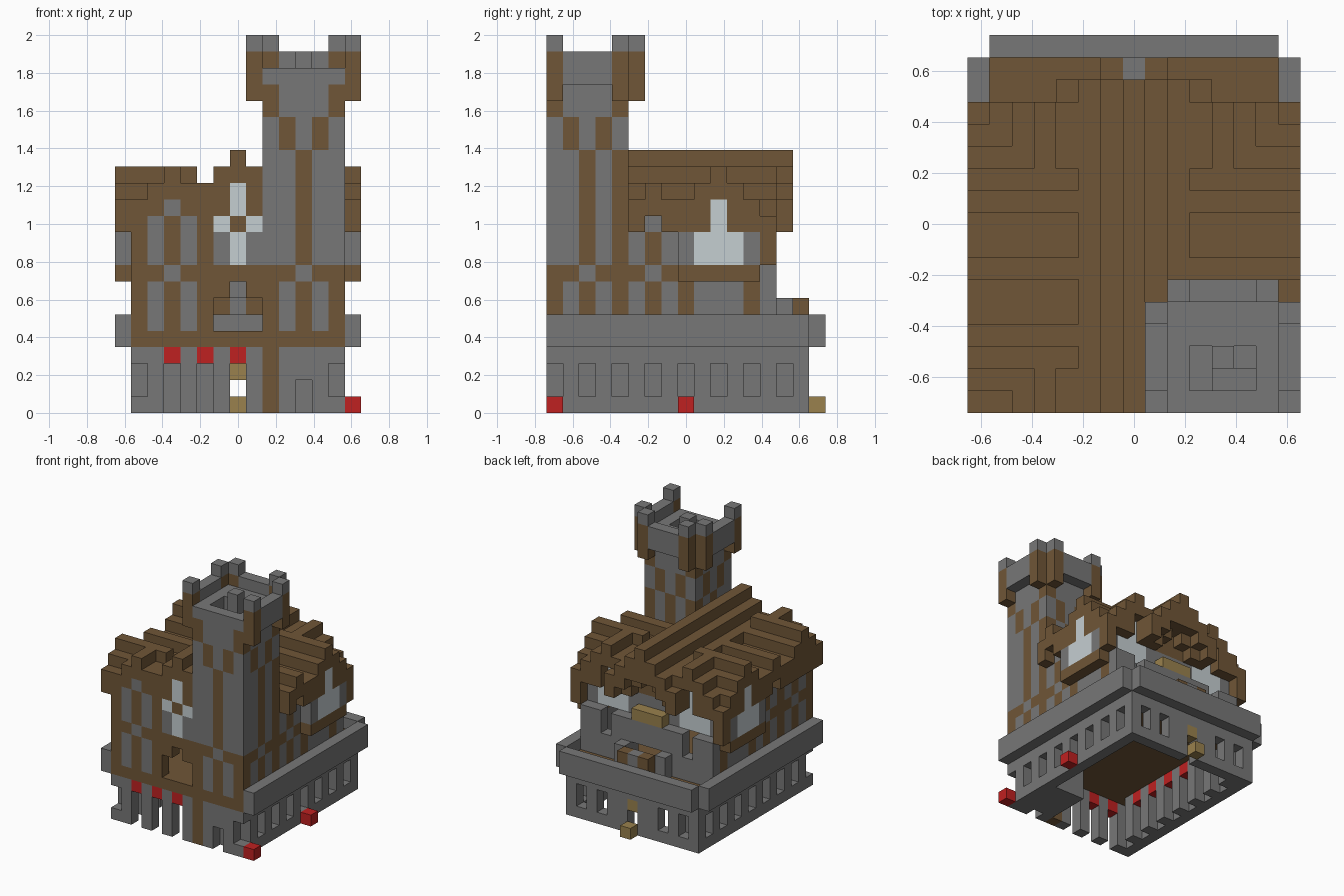
import bpy, bmesh
from mathutils import Vector

cube = bpy.data.objects.get("Cube")
if cube:
    bpy.data.objects.remove(cube)

U = 2 / 23                      # block size
NX, NY = 15, 17                 # footprint in blocks
COLOURS = {
    "stone": (0.185, 0.185, 0.185),
    "timber": (0.16, 0.093, 0.038),
    "red": (0.52, 0.015, 0.015),
    "tan": (0.32, 0.22, 0.075),
    "glass": (0.56, 0.62, 0.64),
}
MATS = {}
for name, rgb in COLOURS.items():
    m = bpy.data.materials.new(name)
    m.use_nodes = True
    m.diffuse_color = (*rgb, 1)
    m.node_tree.nodes["Principled BSDF"].inputs["Base Color"].default_value = (*rgb, 1)
    MATS[name] = m

blocks = {}                     # cell -> (part, colour)


def span(r):
    return range(r[0], r[1] + 1) if isinstance(r, tuple) else (r,)


def fill(part, colour, xs, ys, zs):
    """Fill an inclusive range of cells; colour may be a rule of (i, j, k)."""
    for i in span(xs):
        for j in span(ys):
            for k in span(zs):
                blocks[i, j, k] = (part, colour(i, j, k) if callable(colour) else colour)


def cut(xs, ys, zs):
    for i in span(xs):
        for j in span(ys):
            for k in span(zs):
                blocks.pop((i, j, k), None)


# Base walls with window slots
for i in (1, 13):
    fill("base_wall", "stone", i, (0, 15), (0, 3))
for j in (0, 15):
    fill("base_wall", "stone", (1, 13), j, (0, 3))
for j in range(0, 15, 2):
    cut(1, j, (1, 2))
    cut(13, j, (1, 2))
    if j:
        fill("inner_post", "stone", 2, j, (0, 3))
for i in (2, 4, 10, 12):
    cut(i, 15, (1, 2))
cut(7, 15, (0, 1))
for i in (3, 5, 7):
    cut(i, 0, (0, 2))
    fill("red_lintel", "red", i, 0, 3)
for j in (3, 5, 7, 9):
    fill("red_hanger", "red", 2, j, 3)
fill("base_post", "timber", 9, 0, (0, 3))
fill("tower_footing", "stone", (10, 12), (1, 4), (0, 3))
cut(11, 0, (0, 1))
fill("back_lamp", "tan", 7, 15, 2)
fill("back_step", "tan", 7, 16, 0)
for j in (0, 8):
    fill("red_marker", "red", 14, j, 0)

# Floor and parapet
fill("floor", "timber", (1, 13), (0, 15), 4)
for i in (0, 14):
    fill("parapet", "stone", i, (0, 15), (4, 5))
fill("parapet", "stone", (1, 13), 16, (4, 5))


# House walls
def front_rule(i, j, k):
    grey = ((i in (2, 4, 10, 12) and 5 <= k <= 7) or (i in (3, 11) and k == 8)
            or (i in (2, 4) and 9 <= k <= 11) or (i == 3 and k == 12)
            or (i in (6, 8) and k in (9, 10)))
    return "stone" if grey else "timber"


def side_rule(i, j, k):
    if k < 8:
        return "stone" if j in (1, 3, 5, 7, 9, 10, 11, 13) else "timber"
    if k == 8:
        return "stone" if j in (2, 6, 13) else "timber"
    return "stone" if j in (1, 3, 5, 7) else "timber"


for i in (1, 13):
    fill("side_wall", side_rule, i, (1, 12), (5, 10))
fill("back_wall_lower", "stone", (1, 13), 13, (5, 8))
fill("back_wall_upper", "stone", (1, 13), 12, (9, 10))
fill("front_wall", front_rule, (1, 8), 0, (5, 10))


# Roof: a long ridge crossed by stepped gables, two of them turning to each end
CROSS = {0: 13, 1: 14, 2: 15, 3: 14, 6: 14, 9: 14, 10: 15, 11: 14, 12: 13, 13: 12}
GABLE = {3: 14, 4: 15, 5: 14, 6: 13}


def roof_top(i, j):
    d = abs(i - 7)
    if d < 3:
        return (16, 15, 14)[d]
    if j == 14:
        return 13
    end = GABLE.get(d, 12) if j < 3 or j > 9 else 12
    return max(end, CROSS.get(j, 13))


def roof_bottom(i, j):
    d = abs(i - 7)
    if j == 14:
        return 11 if d == 3 else 13 - d // 2
    if d == 7:
        return {10: 13, 6: 12, 13: 9}.get(j, 11)
    if j == 13:
        return {4: 13, 0: 13, 1: 12}.get(d, 11)
    return 11


for i in range(NX):
    for j in range(15):
        if i >= 9 and j < 5 or j == 14 and abs(i - 7) > 3:
            continue
        lo, hi = roof_bottom(i, j), roof_top(i, j) - 1
        if j == 0 and 1 <= i <= 8:
            fill("front_gable", front_rule, i, 0, (11, hi))
        else:
            fill("roof", "timber", i, j, (lo, hi))

# Cross window and opening in the front wall
fill("cross_window", "glass", 7, 0, (9, 13))
fill("cross_window", "glass", (6, 8), 0, 11)
fill("cross_boss", "timber", 7, 0, 11)
cut((6, 8), 0, (5, 6))
cut(7, 0, 7)

# Side bay windows
for i, wall in ((0, 1), (14, 13)):
    fill("bay_sill", "timber", i, (8, 12), 8)
    fill("bay_wall", "stone", i, (8, 12), (9, 10))
    fill("bay_window", "glass", i, (9, 11), (9, 10))
    fill("bay_window", "glass", i, 10, (11, 12))
    fill("small_gable_face", "stone", wall, 6, 11)

# Back windows, awning and terrace furniture
for i in (3, 11):
    fill("back_window", "glass", (i - 1, i + 1), 12, (9, 10))
    fill("back_window", "glass", i, 12, (11, 12))
    cut(i, 13, (7, 8))
cut((6, 8), 13, (5, 6))
fill("back_awning", "tan", (6, 8), 13, 9)
fill("terrace_seat", "stone", (6, 8), 14, 5)
fill("terrace_post", "stone", 7, 15, (5, 6))
for i in (6, 8):
    fill("terrace_chair", "timber", i, 15, (5, 6))
for i in (5, 9):
    fill("terrace_post", "stone", i, 14, (5, 6))


# Tower shaft with chequered timber
def tower_rule(i, j, k):
    t = i - 9 if j in (0, 4) and i < 13 or j == 0 else j
    if k >= 20:
        return "stone"
    if k >= 18:
        return "timber" if t in (0, 4) else "stone"
    if k >= 16:
        return "timber" if t in (1, 3) else "stone"
    if k >= 9:
        return "stone" if t in (1, 3) or j == 0 and t != 2 else "timber"
    if k == 8:
        return "stone" if t == 2 else "timber"
    return "stone" if t in (1, 3) and k > 4 else "timber"


fill("tower", tower_rule, (9, 13), (0, 4), (4, 20))
cut((10, 12), (1, 2), (19, 20))
fill("tower_stair", "stone", 11, 2, (19, 21))
fill("tower_stair", "stone", (11, 12), 1, 19)

# Tower crown and battlements
for i in (8, 14):
    fill("crown_wall", "stone", i, (1, 3), (20, 21))
fill("crown_wall", "stone", (10, 12), 5, (20, 21))
for i, j in ((8, 0), (14, 0), (8, 4), (14, 4), (9, 5), (13, 5)):
    fill("crown_bracket", "timber", i, j, (19, 21))
    fill("battlement", "stone", i, j, 22)


# Turn each part into a mesh of its exposed block faces
def build(part):
    mesh = bpy.data.meshes.new(part)
    bm = bmesh.new()
    used = []
    for cell, (owner, colour) in blocks.items():
        if owner != part:
            continue
        if colour not in used:
            used.append(colour)
        centre = Vector(cell) + Vector((0.5 - NX / 2, 0.5 - NY / 2, 0.5))
        for axis in range(3):
            for sign in (-1, 1):
                n = Vector((0, 0, 0))
                n[axis] = sign
                if tuple(int(c + o) for c, o in zip(cell, n)) in blocks:
                    continue
                u = Vector((0, 0, 0))
                u[(axis + 1) % 3] = 1
                v = n.cross(u)
                ring = [centre + (n + a * u + b * v) / 2
                        for a, b in ((-1, -1), (1, -1), (1, 1), (-1, 1))]
                face = bm.faces.new([bm.verts.new(p * U) for p in ring])
                face.material_index = used.index(colour)
    bmesh.ops.remove_doubles(bm, verts=bm.verts[:], dist=U / 100)
    bm.to_mesh(mesh)
    bm.free()
    for colour in used:
        mesh.materials.append(MATS[colour])
    obj = bpy.data.objects.new(part, mesh)
    bpy.context.scene.collection.objects.link(obj)


for part in dict.fromkeys(owner for owner, _ in blocks.values()):
    build(part)
